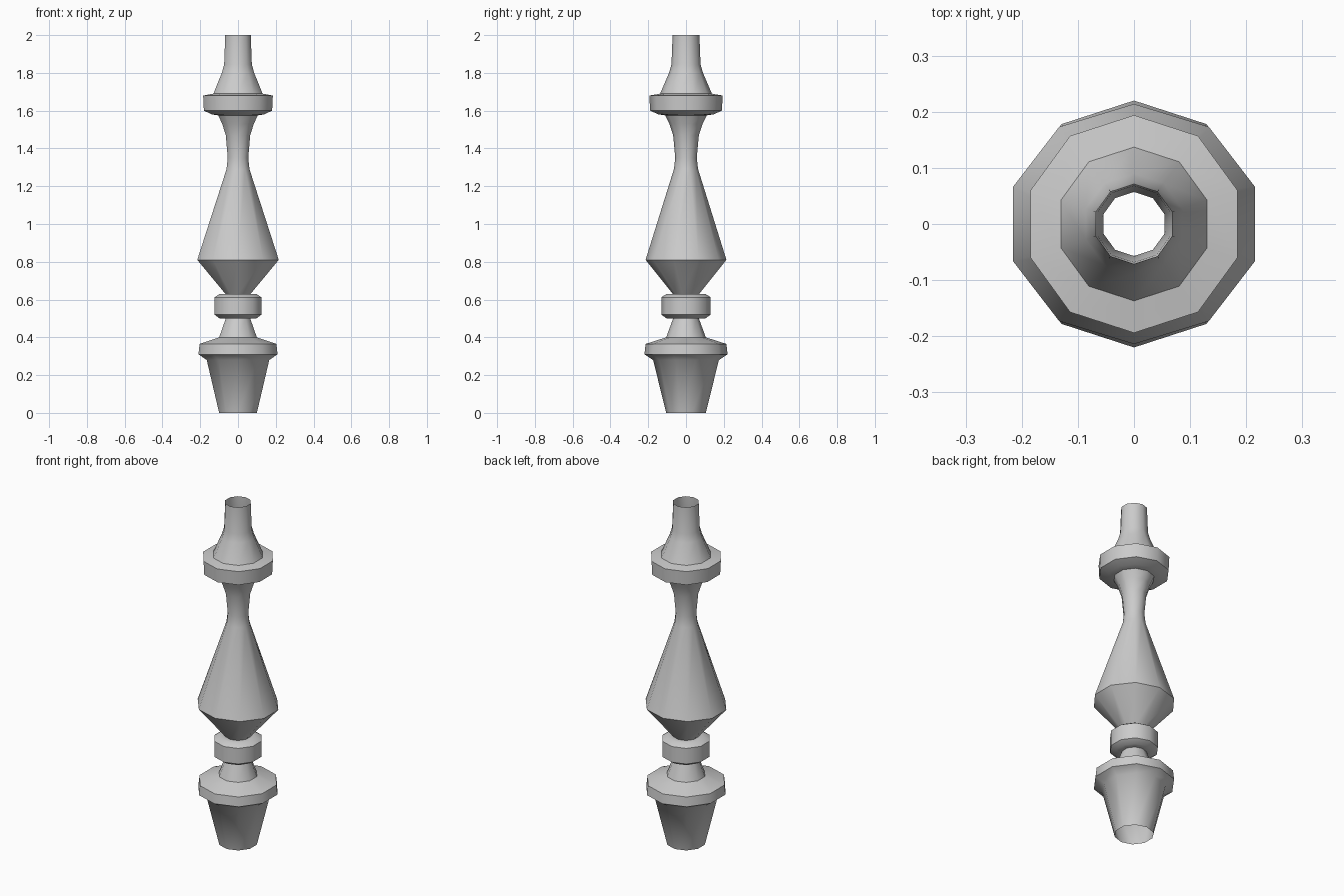
import bpy, bmesh, math

if "Cube" in bpy.data.objects:
    bpy.data.objects.remove(bpy.data.objects["Cube"])

SIDES = 10


def lathe(name, profile, stretch=()):
    """Open ten-sided turning from (radius, height) points; stretch gives x scale per height."""
    stretch = dict(stretch)
    bm = bmesh.new()
    rings = []
    for r, z in profile:
        sx = stretch.get(z, 1.0)
        ring = []
        for i in range(SIDES):
            a = math.pi / 2 + math.tau * i / SIDES
            ring.append(bm.verts.new((r * sx * math.cos(a), r * math.sin(a), z)))
        rings.append(ring)
    for lo, hi in zip(rings, rings[1:]):
        for i in range(SIDES):
            j = (i + 1) % SIDES
            bm.faces.new((lo[i], lo[j], hi[j], hi[i]))
    mesh = bpy.data.meshes.new(name)
    bm.to_mesh(mesh)
    bm.free()
    ob = bpy.data.objects.new(name, mesh)
    bpy.context.collection.objects.link(ob)
    bpy.ops.object.select_all(action='DESELECT')
    ob.select_set(True)
    bpy.context.view_layer.objects.active = ob
    bpy.ops.object.shade_smooth_by_angle(angle=math.radians(50))
    return ob


# Whole turned spindle, hollow and open at both ends
foot = [(0.105, 0), (0.174, 0.28), (0.22, 0.31), (0.214, 0.365), (0.105, 0.40)]
lower_bead = [(0.068, 0.50), (0.102, 0.50), (0.131, 0.52), (0.131, 0.612),
              (0.102, 0.63), (0.07, 0.63)]
belly = [(0.214, 0.81), (0.064, 1.29)]
neck = [(0.057, 1.35), (0.068, 1.47), (0.088, 1.53), (0.11, 1.575)]
collar = [(0.145, 1.58), (0.19, 1.60), (0.194, 1.68), (0.137, 1.69)]
top_post = [(0.09, 1.80), (0.077, 1.845), (0.071, 2.0)]

lathe("spindle", foot + lower_bead + belly + neck + collar + top_post, [(0.81, 1.06)])
